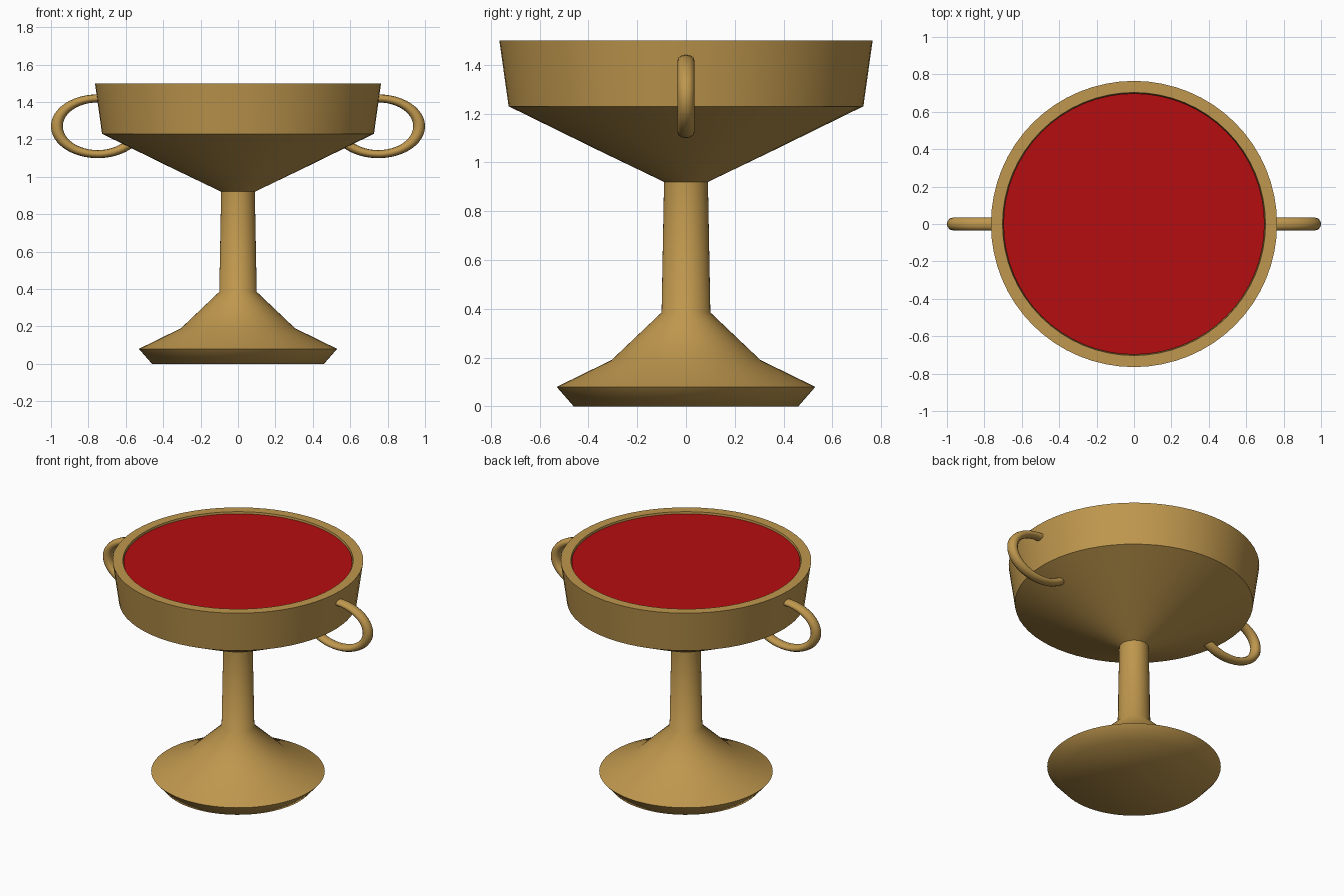
import bpy, math
from mathutils import Matrix

if "Cube" in bpy.data.objects:
    bpy.data.objects.remove(bpy.data.objects["Cube"])


def material(name, rgb):
    m = bpy.data.materials.new(name)
    m.diffuse_color = (*rgb, 1)
    m.use_nodes = True
    m.node_tree.nodes["Principled BSDF"].inputs["Base Color"].default_value = m.diffuse_color
    return m


GOLD = material("gold", (0.52, 0.31, 0.075))
RED = material("red wine", (0.47, 0.004, 0.005))


def finish(name, verts, faces, mat, angle):
    mesh = bpy.data.meshes.new(name)
    mesh.from_pydata(verts, [], faces)
    mesh.materials.append(mat)
    ob = bpy.data.objects.new(name, mesh)
    bpy.context.collection.objects.link(ob)
    bpy.ops.object.select_all(action='DESELECT')
    bpy.context.view_layer.objects.active = ob
    ob.select_set(True)
    bpy.ops.object.shade_smooth_by_angle(angle=math.radians(angle))
    return ob


def lathe(name, profile, mat, angle=50, n=64):
    """Spin (radius, height) points around z and cap both ends."""
    verts = [(r * math.cos(2 * math.pi * i / n), r * math.sin(2 * math.pi * i / n), z)
             for r, z in profile for i in range(n)]
    faces = [(k * n + i, k * n + (i + 1) % n, (k + 1) * n + (i + 1) % n, (k + 1) * n + i)
             for k in range(len(profile) - 1) for i in range(n)]
    last = (len(profile) - 1) * n
    faces += [tuple(reversed(range(n))), tuple(range(last, last + n))]
    return finish(name, verts, faces, mat, angle)


def handle(name, side, n=48, m=12):
    """Stretched ring standing in the xz plane."""
    verts = []
    for i in range(n):
        a = 2 * math.pi * i / n
        for j in range(m):
            b = 2 * math.pi * j / m
            r = 1 + 0.145 * math.cos(b)
            verts.append((side * 0.75 + 0.2185 * r * math.cos(a),
                          0.034 * math.sin(b),
                          1.27 + 0.149 * r * math.sin(a)))
    faces = [(i * m + j, i * m + (j + 1) % m,
              (i + 1) % n * m + (j + 1) % m, (i + 1) % n * m + j)
             for i in range(n) for j in range(m)]
    ob = finish(name, verts, faces, GOLD, 50)
    ob.data.flip_normals()
    return ob


# Foot, stem and bowl with a hollow inside
lathe("goblet", [(0.46, 0), (0.53, 0.08), (0.305, 0.19), (0.10, 0.385),
                 (0.09, 0.92), (0.35, 1.045), (0.727, 1.23), (0.765, 1.5),
                 (0.703, 1.5), (0.69, 1.40)], GOLD)

# Drink surface just below the rim
lathe("drink", [(0.69, 1.47), (0.698, 1.488)], RED)

# Ring handles on both sides
handle("handle_right", 1)
handle("handle_left", -1)
